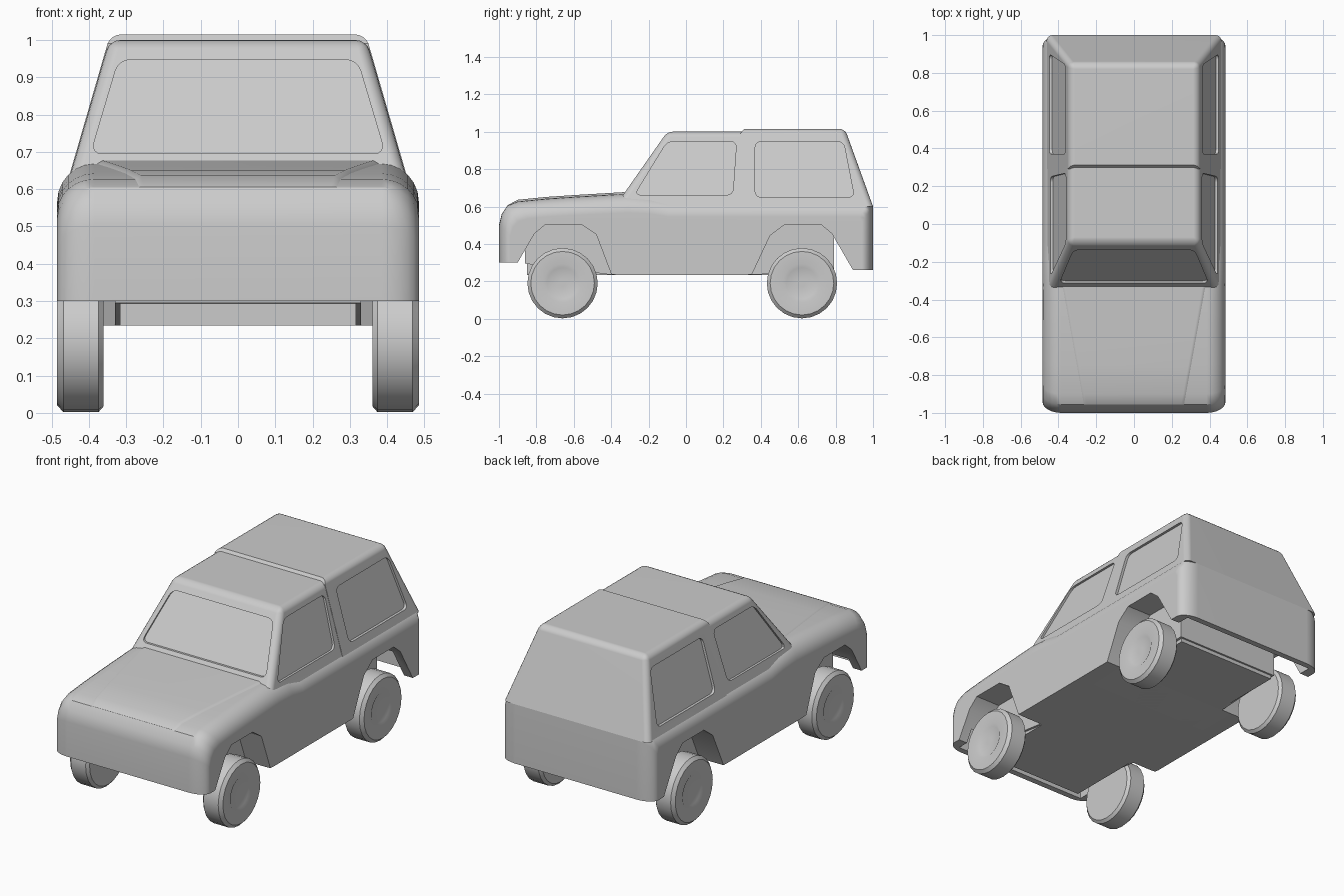
import bpy, bmesh, math
from mathutils import Matrix

cube = bpy.data.objects.get("Cube")
if cube:
    bpy.data.objects.remove(cube)

paint = bpy.data.materials.new("plain_grey")
paint.use_nodes = True
grey = (0.6, 0.6, 0.6, 1)
paint.diffuse_color = grey
paint.node_tree.nodes["Principled BSDF"].inputs["Base Color"].default_value = grey


def make(name, bm):
    bmesh.ops.recalc_face_normals(bm, faces=bm.faces)
    mesh = bpy.data.meshes.new(name)
    bm.to_mesh(mesh)
    bm.free()
    mesh.materials.append(paint)
    ob = bpy.data.objects.new(name, mesh)
    bpy.context.collection.objects.link(ob)
    return ob


def loft(rings, bm=None, cap=True):
    """Skin a list of closed rings with quads and cap both ends."""
    bm = bm or bmesh.new()
    rows = [[bm.verts.new(p) for p in ring] for ring in rings]
    for a, b in zip(rows, rows[1:]):
        for i in range(len(a)):
            j = (i + 1) % len(a)
            bm.faces.new((a[i], a[j], b[j], b[i]))
    if cap:
        bm.faces.new(rows[0])
        bm.faces.new(rows[-1])
    return bm


def activate(ob):
    bpy.ops.object.select_all(action='DESELECT')
    ob.select_set(True)
    bpy.context.view_layer.objects.active = ob


def cut(ob, cutters):
    activate(ob)
    for c in cutters:
        c.hide_render = True
        mod = ob.modifiers.new("cut", 'BOOLEAN')
        mod.operation, mod.solver, mod.object = 'DIFFERENCE', 'EXACT', c
        bpy.ops.object.modifier_apply(modifier=mod.name)
        bpy.data.objects.remove(c)


def smooth(ob):
    activate(ob)
    bpy.ops.object.shade_smooth_by_angle(angle=math.radians(32))
    mod = ob.modifiers.new("normals", 'WEIGHTED_NORMAL')
    mod.keep_sharp = True


def box(name, x, y, z):
    return make(name, loft([[(s, y[0], z[0]), (s, y[1], z[0]),
                             (s, y[1], z[1]), (s, y[0], z[1])] for s in x]))


# Lower body: side profile lofted across the width with rounded shoulders
hood = [(-1, .50), (-.985, .56), (-.955, .605), (-.90, .627), (-.75, .642), (-.6, .652), (-.33, .668)]
profile = [(-.9, .30), (-1, .30)] + hood + [(-.2, .66), (-.1, .64), (.985, .64), (1, .6),
                                            (1, .26), (.89, .262), (.35, .235), (-.40, .235)]
R, HALF = .1, .485


def shoulder(x, d):
    return [(x, y * (1 - .6 * d), z if z <= .3 else .3 + (z - .3) * (1 - d / .36))
            for y, z in profile]


steps = [math.radians(15 * i) for i in range(7)]
right = [shoulder(HALF - R * (1 - math.cos(a)), R * (1 - math.sin(a))) for a in steps]
left = [[(-x, y, z) for x, y, z in ring] for ring in reversed(right)]
body = make("lower_body", loft(right + left))

# Wheel arches and the hollows behind the two bumper skirts
front_arch = [(-.95, .2), (-.90, .30), (-.81, .455), (-.75, .505), (-.56, .505), (-.48, .45), (-.385, .2)]
rear_arch = [(.93, .2), (.89, .265), (.78, .455), (.72, .505), (.53, .505), (.45, .445), (.335, .2)]
cutters = []
for arch in (front_arch, rear_arch):
    for s in (1, -1):
        cutters.append(make("arch_cutter", loft([[(s * x, y, z) for y, z in arch] for x in (.33, .6)])))
cutters.append(box("front_hollow", (-.43, .43), (-.965, -.86), (.1, .45)))
cutters.append(box("rear_hollow", (-.43, .43), (.79, .965), (.1, .45)))
cut(body, cutters)
smooth(body)

# Floor pan between the wheels
smooth(box("floor_pan", (-.316, .316), (-.85, .78), (.235, .5)))


# Cabin: two solids whose sides lean inward
def side_x(z):
    return .345 + (1 - z) * .29


def cabin(name, points, width, grow, keep):
    bm = loft([[(s * (side_x(z) + grow), y, z) for y, z in points] for s in (1, -1)])
    edges = [e for e in bm.edges if keep(e.verts[0].co, e.verts[1].co)]
    bmesh.ops.bevel(bm, geom=edges, offset=width, segments=4, profile=.5, affect='EDGES')
    return make(name, bm)


front_cabin = cabin("front_cabin", [(-.38, .6), (-.10, 1), (.35, 1), (.35, .6)], .03, 0,
                    lambda a, b: max(a.z, b.z) > .7 and min(a.y, b.y) < .34)
rear_cabin = cabin("rear_cabin", [(.29, .6), (.29, .99), (.312, 1.015), (.85, 1.015), (1, .6)], .03, .002,
                   lambda a, b: max(a.z, b.z) > .7 and max(a.y, b.y) > .5)


# Recessed windows with rounded corners
def window_cutter(points, place):
    n = len(points)
    bm = loft([[place(u, z, d) for u, z in points] for d in (-.013, .05)])
    bm.verts.ensure_lookup_table()
    edges = [bm.edges.get((bm.verts[i], bm.verts[i + n])) for i in range(n)]
    bmesh.ops.bevel(bm, geom=edges, offset=.03, segments=4, profile=.5, affect='EDGES')
    return make("window_cutter", bm)


def on_side(s):
    return lambda y, z, d: (s * (side_x(z) + d), y, z)


def on_screen(x, z, d):
    return (x, -.10 - (1 - z) * .7 - d, z)


door_glass = [(-.275, .662), (.25, .662), (.27, .947), (-.1, .947)]
rear_glass = [(.37, .65), (.9, .65), (.842, .947), (.37, .947)]
screen_glass = [(-.395, .695), (.395, .695), (.32, .947), (-.32, .947)]
cut(front_cabin, [window_cutter(door_glass, on_side(s)) for s in (1, -1)]
    + [window_cutter(screen_glass, on_screen)])
cut(rear_cabin, [window_cutter(rear_glass, on_side(s)) for s in (1, -1)])
smooth(front_cabin)
smooth(rear_cabin)

# Raised centre of the hood, widening toward the windscreen
rings = []
for y, z in hood[2:]:
    w = .25 + (y + .955) * .18
    lift = .001 if y < -.95 else .009
    rings.append([(-w - .015, y, z - .02), (-w - .015, y, z), (-w, y, z + lift),
                  (w, y, z + lift), (w + .015, y, z), (w + .015, y, z - .02)])
smooth(make("hood_panel", loft(rings)))

# Wheels: lathed tyre with a dished hub
tyre = [(.36, .09), (.36, .172), (.374, .188), (.468, .188), (.485, .17),
        (.485, .103), (.473, .083), (.473, .02)]
SIDES = 24
for end, y in (("front", -.66), ("rear", .62)):
    for label, s in (("left", 1), ("right", -1)):
        rings = []
        for x, r in tyre:
            ang = [2 * math.pi * i / SIDES for i in range(SIDES)]
            rings.append([(s * x, r * math.cos(a), r * math.sin(a)) for a in ang])
        bm = loft(rings)
        bm.transform(Matrix.Translation((0, y, .19)))
        smooth(make(f"{end}_{label}_wheel", bm))
